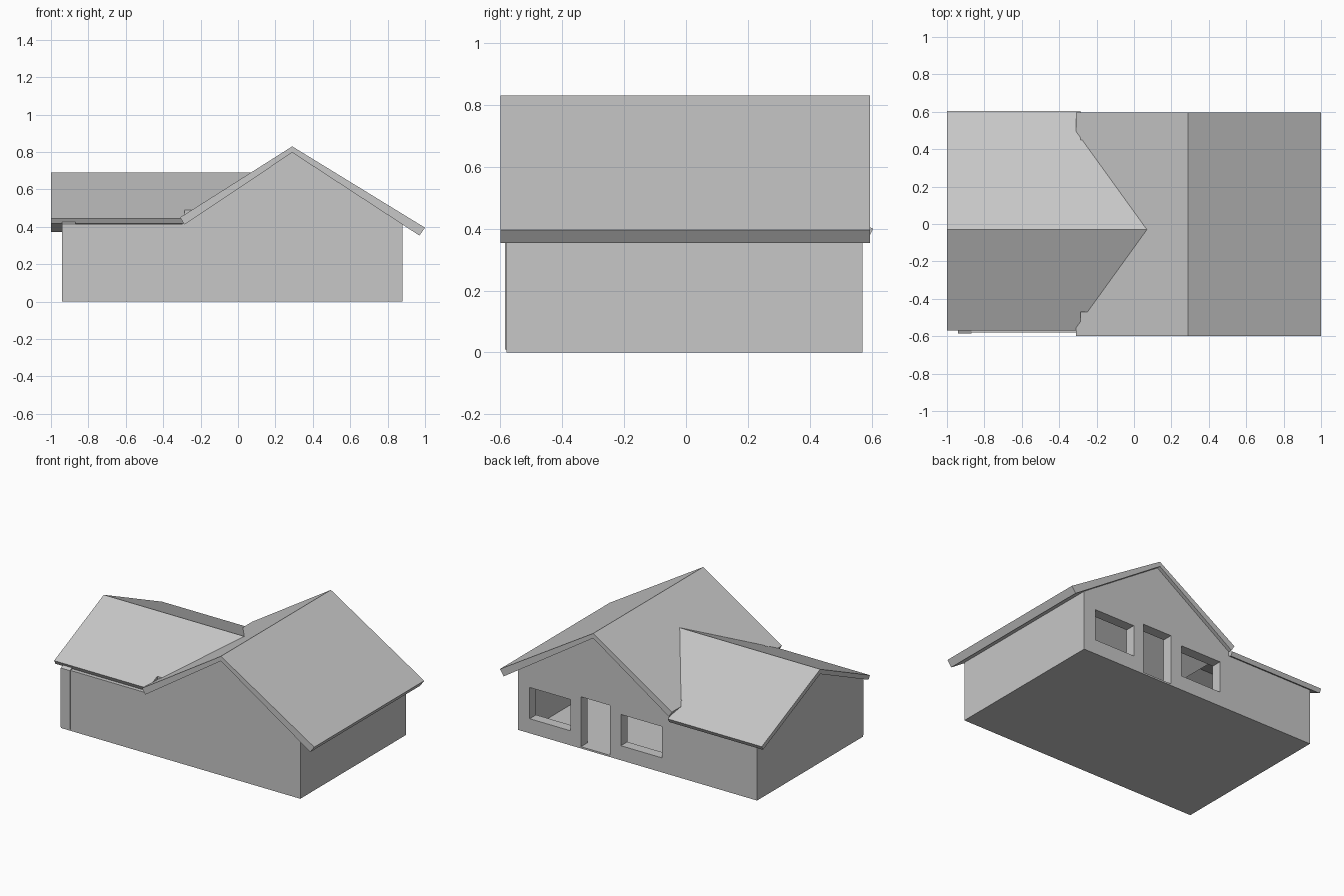
import bpy
import bmesh
from mathutils import Vector

old = bpy.data.objects.get("Cube")
if old:
    bpy.data.objects.remove(old, do_unlink=True)

grey = bpy.data.materials.new("plain_grey")
grey.use_nodes = True
grey.diffuse_color = (0.57, 0.57, 0.57, 1)
grey.node_tree.nodes["Principled BSDF"].inputs["Base Color"].default_value = grey.diffuse_color


def prism(name, start, end):
    """Solid between two matching outlines."""
    bm = bmesh.new()
    a = [bm.verts.new(p) for p in start]
    b = [bm.verts.new(p) for p in end]
    bm.faces.new(a)
    bm.faces.new(b[::-1])
    for i in range(len(a)):
        j = (i + 1) % len(a)
        bm.faces.new((a[i], b[i], b[j], a[j]))
    bmesh.ops.recalc_face_normals(bm, faces=bm.faces)
    mesh = bpy.data.meshes.new(name)
    bm.to_mesh(mesh)
    bm.free()
    mesh.materials.append(grey)
    obj = bpy.data.objects.new(name, mesh)
    bpy.context.collection.objects.link(obj)
    return obj


def along_y(name, outline, y0, y1):
    return prism(name, [(x, y0, z) for x, z in outline], [(x, y1, z) for x, z in outline])


def along_x(name, outline, x0, x1):
    return prism(name, [(x0, y, z) for y, z in outline], [(x1, y, z) for y, z in outline])


def box(name, x0, x1, y0, y1, z0, z1):
    return along_y(name, [(x0, z0), (x1, z0), (x1, z1), (x0, z1)], y0, y1)


def cut(target, cutter):
    mod = target.modifiers.new("opening", 'BOOLEAN')
    mod.operation = 'DIFFERENCE'
    mod.solver = 'EXACT'
    mod.object = cutter
    cutter.hide_render = True
    bpy.context.view_layer.objects.active = target
    bpy.ops.object.modifier_apply(modifier=mod.name)
    bpy.data.objects.remove(cutter, do_unlink=True)


WALL = 0.07
FRONT, BACK = -0.58, 0.57
LEFT, RIGHT = -0.94, 0.88
RIDGE_X, RIDGE_Y = 0.29, -0.03


# Long walls: gable of the main block plus the low wing
def long_wall(name, x0, wing_top, y0, y1):
    outline = [(x0, 0), (RIGHT, 0), (RIGHT, 0.415), (RIDGE_X, 0.80),
               (-0.285, 0.42), (-0.30, wing_top), (x0, wing_top)]
    return along_y(name, outline, y0, y1)


long_wall("front_wall", LEFT + WALL, 0.415, FRONT, FRONT + WALL)
back_wall = long_wall("back_wall", LEFT, 0.395, BACK - WALL, BACK)

# Door and window openings
for x0, x1, z0, z1 in ((0.48, 0.79, 0.10, 0.315),
                       (0.18, 0.40, 0.012, 0.355),
                       (-0.215, 0.096, 0.10, 0.315)):
    cut(back_wall, box("opening_cutter", x0, x1, BACK - 0.2, BACK + 0.1, z0, z1))

# Short walls and floor
box("side_wall", RIGHT - WALL, RIGHT, FRONT + WALL, BACK - WALL, 0, 0.413)
along_x("wing_end_wall",
        [(-0.585, 0.01), (BACK, 0.01), (BACK, 0.395), (RIDGE_Y, 0.665), (-0.585, 0.415)],
        LEFT, LEFT + WALL)
box("floor", LEFT, RIGHT, FRONT, BACK, 0, 0.01)

# Main roof: one folded slab
along_y("main_roof",
        [(-0.31, 0.45), (RIDGE_X, 0.83), (1.0, 0.395), (0.97, 0.353),
         (RIDGE_X, 0.797), (-0.286, 0.412)], -0.60, 0.595)

# Wing roof: lower slab, then a narrower part that dies into the main roof
PITCH, THICK = 0.457, 0.033


def wing_slab(y_front, y_back, lip):
    def top(y):
        return 0.69 - PITCH * abs(y - RIDGE_Y)
    yf, yb = y_front + lip, y_back - lip
    return [(y_front, top(y_front)), (RIDGE_Y, 0.69), (y_back, top(y_back)),
            (yb, top(yb) - THICK), (RIDGE_Y, 0.69 - THICK), (yf, top(yf) - THICK)]


along_x("wing_roof", wing_slab(-0.57, 0.605, 0.014), -1.0, -0.285)
upper = wing_slab(-0.47, 0.45, 0)
prism("wing_roof_valley",
      [(-0.285, y, z) for y, z in upper],
      [(RIDGE_X - (0.83 - z) / 0.633 + 0.015, y, z) for y, z in upper])
